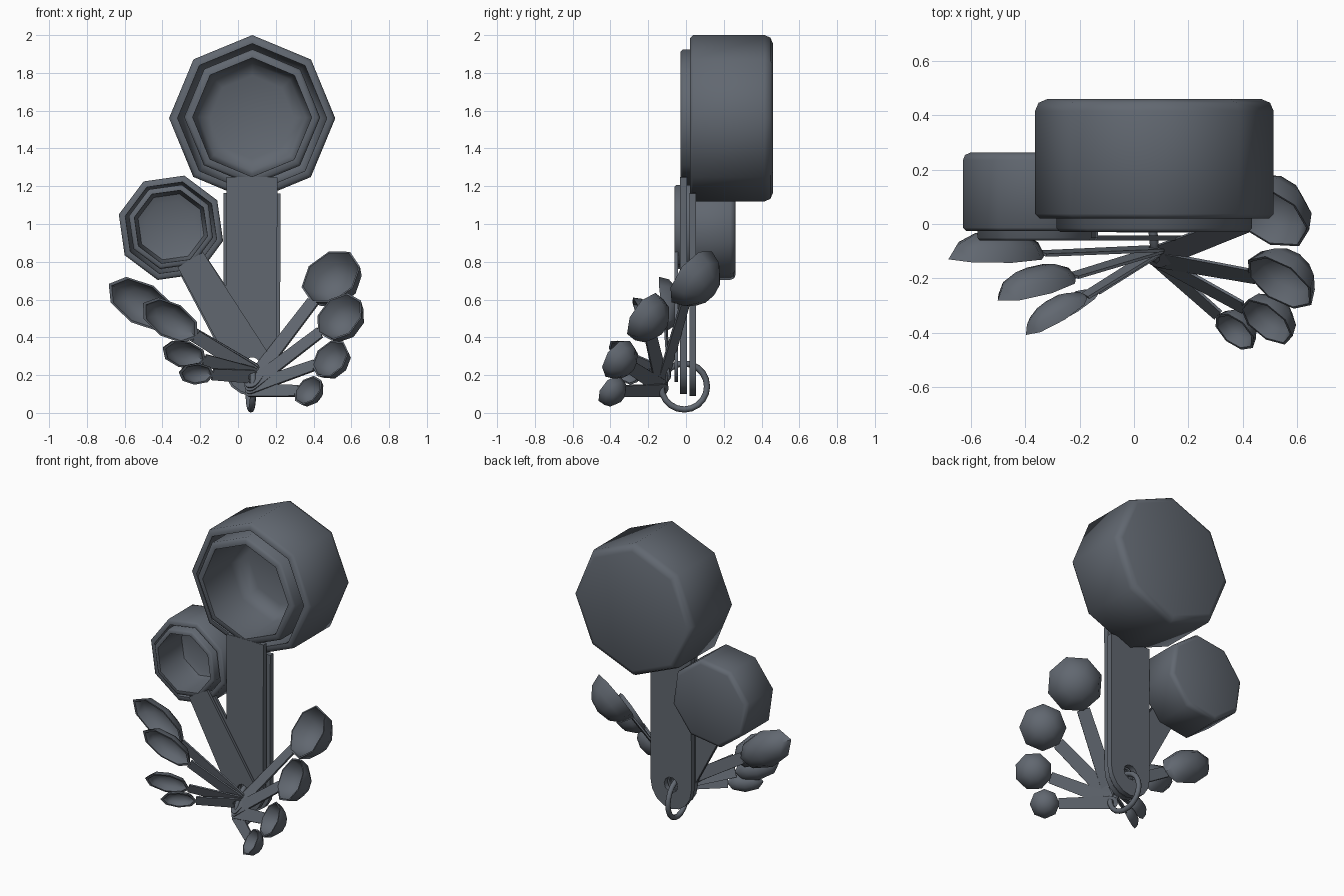
import bpy, bmesh, math
from mathutils import Vector, Matrix

if "Cube" in bpy.data.objects:
    bpy.data.objects.remove(bpy.data.objects["Cube"])

metal = bpy.data.materials.new("dark slate metal")
metal.diffuse_color = (0.12, 0.137, 0.163, 1)
metal.use_nodes = True
metal.node_tree.nodes["Principled BSDF"].inputs["Base Color"].default_value = metal.diffuse_color


def finish(name, mesh, matrix):
    mesh.transform(matrix)
    for p in mesh.polygons:
        p.use_smooth = True
    mesh.set_sharp_from_angle(angle=math.radians(50))
    mesh.materials.clear()
    mesh.materials.append(metal)
    ob = bpy.data.objects.new(name, mesh)
    bpy.context.collection.objects.link(ob)
    return ob


def frame(origin, d, n):
    """Local Y runs along the handle, local Z is the way the bowl opens."""
    y = d.normalized()
    z = (n - y * n.dot(y)).normalized()
    x = y.cross(z)
    m = Matrix((x, y, z)).transposed().to_4x4()
    m.translation = origin
    return m


def revolve(name, profile, dist, matrix, stretch=1.0, seg=8):
    """Closed eight-sided vessel from (radius, height) points; ends at radius 0."""
    bm = bmesh.new()
    rings = []
    for r, z in profile:
        if r == 0:
            rings.append([bm.verts.new((0, dist, z))] * seg)
        else:
            rings.append([bm.verts.new((r * math.sin(math.tau * i / seg),
                                        dist + stretch * r * math.cos(math.tau * i / seg), z))
                          for i in range(seg)])
    for a, b in zip(rings, rings[1:]):
        for i in range(seg):
            j = (i + 1) % seg
            vs = list(dict.fromkeys((a[i], a[j], b[j], b[i])))
            bm.faces.new(vs)
    bmesh.ops.recalc_face_normals(bm, faces=bm.faces)
    me = bpy.data.meshes.new(name)
    bm.to_mesh(me)
    bm.free()
    return finish(name, me, matrix)


def handle(name, w0, w1, end, length, hole, z, thick, matrix):
    """Flat strip with a rounded, pierced end at the origin."""
    outline = [(w1, length), (-w1, length)]
    for i in range(9):
        a = math.pi * i / 8
        outline.append((-w0 * math.cos(a), -end * math.sin(a)))
    ring = [(hole * math.cos(math.tau * i / 10), hole * math.sin(math.tau * i / 10))
            for i in range(10)]
    cu = bpy.data.curves.new(name, 'CURVE')
    cu.dimensions = '2D'
    cu.fill_mode = 'BOTH'
    cu.extrude = thick / 2
    for pts in (outline, ring):
        sp = cu.splines.new('POLY')
        sp.points.add(len(pts) - 1)
        for p, (x, y) in zip(sp.points, pts):
            p.co = (x, y, 0, 1)
        sp.use_cyclic_u = True
    tmp = bpy.data.objects.new(name, cu)
    me = bpy.data.meshes.new_from_object(tmp)
    bpy.data.objects.remove(tmp)
    bm = bmesh.new()
    bm.from_mesh(me)
    bmesh.ops.remove_doubles(bm, verts=bm.verts, dist=1e-5)
    bmesh.ops.recalc_face_normals(bm, faces=bm.faces)
    bm.to_mesh(me)
    bm.free()
    return finish(name, me, matrix @ Matrix.Translation((0, 0, z - thick / 2)))


def cup(name, hole_pos, centre, r, inner, depth, w0, w1, end, hole, thick):
    d = Vector((centre[0] - hole_pos[0], 0, centre[2] - hole_pos[2]))
    m = frame(Vector(hole_pos), d, Vector((0, -1, 0)))
    b = 0.1 * r      # rounding at the base
    t = 0.04 * r     # rounding at the rim
    profile = [(0, -depth), (r - b, -depth), (r - 0.3 * b, -depth + 0.3 * b),
               (r, -depth + b), (r, -t), (r - t, 0), (inner, 0),
               (inner - 0.01, -0.7 * depth), (inner * 0.9, -0.85 * depth),
               (inner * 0.7, -0.91 * depth), (0, -0.92 * depth)]
    revolve(name, profile, d.length, m)
    handle(name + "_handle", w0, w1, end, d.length - inner - 0.002, hole, 0.001, thick, m)


# Measuring cups: two nested pairs
cup("large_cup", (0.073, 0.02, 0.25), (0.075, 0, 1.56), 0.44, 0.395, 0.44, 0.15, 0.15, 0.16, 0.05, 0.035)
cup("medium_cup", (0.07, -0.03, 0.25), (0.075, 0, 1.565), 0.36, 0.315, 0.40, 0.135, 0.135, 0.15, 0.05, 0.035)
cup("small_cup", (0.075, -0.025, 0.255), (-0.355, 0, 0.98), 0.285, 0.25, 0.288, 0.115, 0.085, 0.10, 0.04, 0.018)
cup("smallest_cup", (0.075, -0.06, 0.255), (-0.355, 0, 0.985), 0.23, 0.20, 0.26, 0.105, 0.078, 0.09, 0.04, 0.018)

# Ring that holds the set
RING = Vector((0.068, -0.01, 0.14))
bpy.ops.mesh.primitive_torus_add(major_segments=20, minor_segments=8,
                                 major_radius=0.122, minor_radius=0.0165)
tmp = bpy.context.object
ring_mesh = tmp.data.copy()
bpy.data.objects.remove(tmp)
finish("ring", ring_mesh, Matrix.Translation(RING) @ Matrix.Rotation(math.radians(6), 4, 'Z')
       @ Matrix.Rotation(math.radians(90), 4, 'Y'))


def spoon(name, centre, r, stretch, ring_angle, facing):
    """Bowl of half-width r, longer along the handle by stretch."""
    a = math.radians(ring_angle)
    hole = RING + Vector((0.005, -0.124 * math.sin(a), 0.124 * math.cos(a)))
    c, n = Vector(centre), Vector(facing)
    c += frame(hole, c - hole, n).col[2].to_3d() * (0.2 * r)
    m = frame(hole, c - hole, n)
    length = (c - hole).length
    w, h = 0.01, 0.86 * r
    profile = [(0, -h), (0.5 * r, -0.87 * h), (0.85 * r, -0.5 * h), (r, 0), (r - w, 0),
               (0.85 * r - w, -0.5 * h + 0.4 * w), (0.5 * r - 0.4 * w, -0.87 * h + w),
               (0, -h + w)]
    revolve(name, profile, length, m, stretch)
    wide = 0.03 + 0.1 * r
    handle(name + "_handle", wide, wide * 0.85, 0.045, length - r * stretch * 0.94,
           0.02, -0.001, 0.011, m)


# Measuring spoons: round bowls on the right, narrow oval bowls on the left
RIGHT, LEFT = (-0.45, -0.72, 0.5), (0.05, -0.9, -0.22)
spoons = [
    ((0.505, 0.055, 0.70), 0.172, 1, 74, RIGHT),
    ((0.55, -0.195, 0.495), 0.143, 1, 82, RIGHT),
    ((0.50, -0.345, 0.275), 0.115, 1, 90, RIGHT),
    ((0.38, -0.385, 0.11), 0.090, 1, 98, RIGHT),
    ((-0.505, -0.10, 0.58), 0.115, 1.8, 45, LEFT),
    ((-0.36, -0.22, 0.495), 0.098, 1.8, 52, LEFT),
    ((-0.29, -0.325, 0.315), 0.075, 1.85, 58, LEFT),
    ((-0.225, -0.30, 0.21), 0.060, 1.85, 66, LEFT),
]
for k, (c, r, st, ang, face) in enumerate(spoons):
    side = "right" if face is RIGHT else "left"
    spoon(f"{side}_spoon_{k % 4 + 1}", c, r, st, ang, face)
